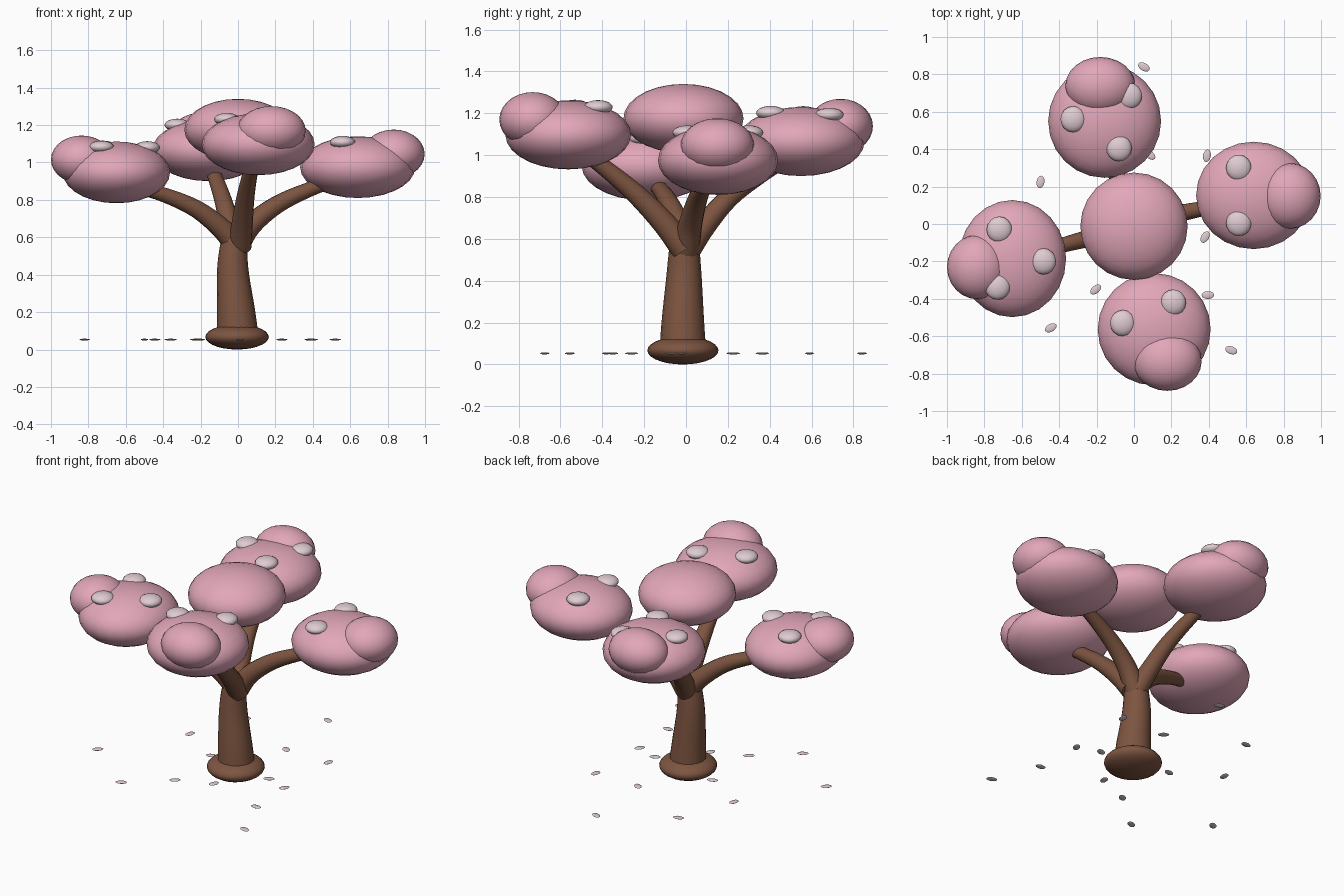
import bpy, bmesh, math, random
from mathutils import Vector, Matrix

if "Cube" in bpy.data.objects:
    bpy.data.objects.remove(bpy.data.objects["Cube"])

random.seed(4)


def material(name, rgb):
    m = bpy.data.materials.new(name)
    m.diffuse_color = (*rgb, 1)
    m.use_nodes = True
    m.node_tree.nodes["Principled BSDF"].inputs["Base Color"].default_value = m.diffuse_color
    return m


BARK = material("bark_brown", (0.205, 0.090, 0.052))
PINK = material("blossom_pink", (0.76, 0.385, 0.485))
PALE = material("pale_petal", (0.74, 0.60, 0.64))


def finish(name, bm, mat):
    bmesh.ops.recalc_face_normals(bm, faces=bm.faces)
    mesh = bpy.data.meshes.new(name)
    bm.to_mesh(mesh)
    bm.free()
    mesh.materials.append(mat)
    ob = bpy.data.objects.new(name, mesh)
    bpy.context.collection.objects.link(ob)
    bpy.ops.object.select_all(action='DESELECT')
    ob.select_set(True)
    bpy.context.view_layer.objects.active = ob
    bpy.ops.object.shade_smooth_by_angle(angle=math.radians(50))
    return ob


def ellipsoid(name, centre, radii, mat, seg=24, rings=14, spin=0.0):
    bm = bmesh.new()
    mtx = (Matrix.Translation(centre) @ Matrix.Rotation(spin, 4, 'Z')
           @ Matrix.Diagonal((*radii, 1)))
    bmesh.ops.create_uvsphere(bm, u_segments=seg, v_segments=rings, radius=1, matrix=mtx)
    return finish(name, bm, mat)


def smooth_path(pts, steps=4):
    """Catmull-Rom samples through (x, y, z, radius) points."""
    p = [Vector(q) for q in pts]
    p = [2 * p[0] - p[1]] + p + [2 * p[-1] - p[-2]]
    out = []
    for i in range(1, len(p) - 2):
        a, b, c, d = p[i - 1:i + 3]
        for s in range(steps):
            t = s / steps
            out.append(0.5 * (2 * b + (c - a) * t + (2 * a - 5 * b + 4 * c - d) * t * t
                              + (3 * b - a - 3 * c + d) * t ** 3))
    return out + [p[-2]]


def limb(name, pts, sides=16):
    """Tapered round tube along a path."""
    path = smooth_path(pts)
    bm = bmesh.new()
    rings = []
    for i, q in enumerate(path):
        tan = (path[min(i + 1, len(path) - 1)] - path[max(i - 1, 0)]).to_3d().normalized()
        rot = Vector((0, 0, 1)).rotation_difference(tan)
        rings.append([bm.verts.new(q.to_3d() + rot @ Vector((
            q[3] * math.cos(2 * math.pi * k / sides),
            q[3] * math.sin(2 * math.pi * k / sides), 0))) for k in range(sides)])
    for lo, hi in zip(rings, rings[1:]):
        for k in range(sides):
            j = (k + 1) % sides
            bm.faces.new((lo[k], lo[j], hi[j], hi[k]))
    bm.faces.new(rings[0])
    bm.faces.new(rings[-1])
    return finish(name, bm, BARK)


# Trunk and swollen root base
ellipsoid("root_base", (-0.005, -0.015, 0.067), (0.17, 0.17, 0.067), BARK)
limb("trunk", [(0, -0.015, 0.05, 0.112), (-0.01, -0.015, 0.2, 0.102),
               (-0.027, -0.01, 0.4, 0.086), (-0.025, -0.008, 0.53, 0.075),
               (-0.012, -0.005, 0.62, 0.066)])

# Four branches
limb("branch_right", [(-0.01, 0, 0.54, 0.062), (0.07, 0.02, 0.665, 0.057), (0.21, 0.05, 0.775, 0.048),
                      (0.38, 0.085, 0.855, 0.04), (0.54, 0.12, 0.91, 0.034)])
limb("branch_left", [(-0.01, 0, 0.55, 0.062), (-0.08, -0.025, 0.64, 0.057), (-0.22, -0.07, 0.75, 0.048),
                     (-0.39, -0.115, 0.825, 0.04), (-0.55, -0.16, 0.87, 0.034)])
limb("branch_front", [(0.01, -0.01, 0.55, 0.062), (0.022, -0.10, 0.67, 0.057), (0.04, -0.24, 0.815, 0.048),
                      (0.065, -0.39, 0.94, 0.04), (0.09, -0.50, 1.02, 0.034)])
limb("branch_back", [(-0.015, 0.01, 0.55, 0.062), (-0.045, 0.09, 0.665, 0.055), (-0.08, 0.21, 0.80, 0.047),
                     (-0.12, 0.37, 0.915, 0.04), (-0.15, 0.5, 0.99, 0.034)])

# Blossom pads: pad centre, radii, lump centre, radii, pale spots (x, y)
ellipsoid("blossom_pad_centre", (0, -0.012, 1.175), (0.287, 0.287, 0.165), PINK)
PADS = {
    "right": ((0.64, 0.153, 0.975), (0.308, 0.287, 0.165),
              (0.832, 0.15, 1.045), (0.166, 0.176, 0.131),
              [(0.56, 0.30), (0.56, 0.005), (0.81, 0.15)]),
    "left": ((-0.65, -0.185, 0.947), (0.287, 0.313, 0.165),
             (-0.837, -0.23, 1.015), (0.163, 0.172, 0.129),
             [(-0.72, -0.03), (-0.485, -0.20), (-0.73, -0.335)]),
    "front": ((0.108, -0.563, 1.097), (0.302, 0.30, 0.165),
              (0.178, -0.732, 1.17), (0.184, 0.16, 0.131),
              [(-0.06, -0.53), (0.21, -0.42), (0.18, -0.72)]),
    "back": ((-0.157, 0.55, 1.065), (0.302, 0.303, 0.165),
             (-0.18, 0.738, 1.138), (0.187, 0.155, 0.131),
             [(-0.325, 0.56), (-0.08, 0.405), (-0.025, 0.685)]),
}
for side, (c, r, lc, lr, spots) in PADS.items():
    ellipsoid("blossom_pad_" + side, c, r, PINK)
    ellipsoid("blossom_lump_" + side, lc, lr, PINK)
    for i, (x, y) in enumerate(spots):
        h = math.sqrt(1 - ((x - c[0]) / r[0]) ** 2 - ((y - c[1]) / r[1]) ** 2)
        ellipsoid(f"pale_spot_{side}_{i + 1}", (x, y, c[2] + r[2] * h - 0.002),
                  (0.068, 0.07, 0.034), PALE, 16, 10)

# Fallen petals
PETALS = [(0.053, 0.84), (0.085, 0.37), (0.39, 0.365), (-0.5, 0.225), (0.38, -0.07),
          (0.395, -0.38), (0.52, -0.675), (-0.205, -0.35), (-0.445, -0.555),
          (-0.82, -0.26), (-0.225, 0.05), (0.01, -0.26), (0.235, -0.02), (-0.36, 0.59)]
SPINS = [-30, -40, 80, 80, 60, 0, -20, 40, 30]
for i, (x, y) in enumerate(PETALS):
    spin = SPINS[i] if i < len(SPINS) else random.uniform(0, 180)
    ellipsoid(f"fallen_petal_{i + 1}", (x, y, 0.053), (0.034, 0.021, 0.005), PALE, 12, 6,
              math.radians(spin))
